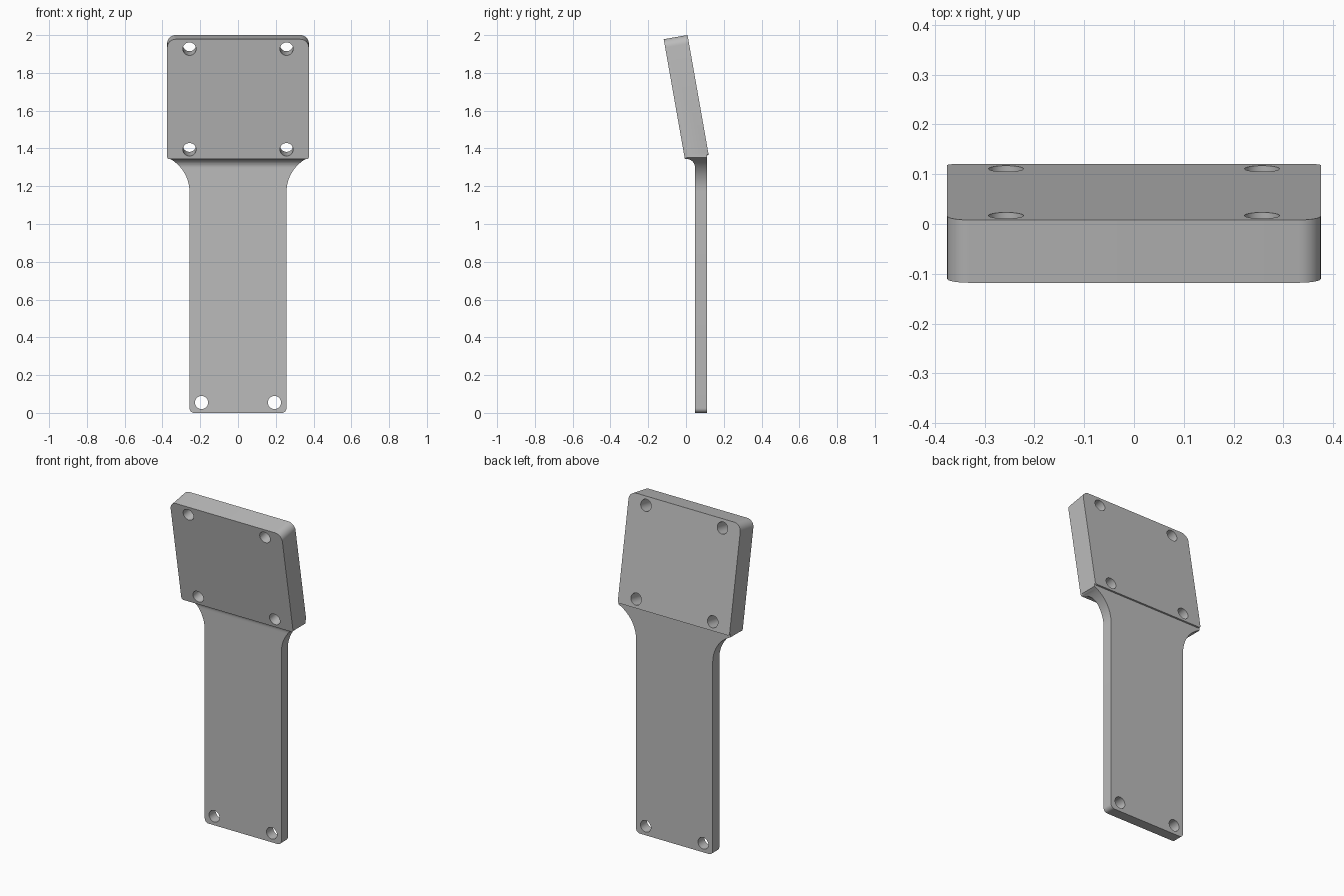
import bpy, bmesh, math
from mathutils import Matrix, Vector

if "Cube" in bpy.data.objects:
    bpy.data.objects.remove(bpy.data.objects["Cube"], do_unlink=True)

TILT = math.radians(10)
HEAD_W, HEAD_H, HEAD_T = 0.375, 0.645, 0.128    # half width, height, thickness
HEAD_CORNER = Vector((0, -0.006, 1.343))        # lower front edge of the head
STEM_W, STEM_FRONT, STEM_BACK, STEM_TOP = 0.257, 0.048, 0.111, 1.375
HOLE_R = 0.035

grey = bpy.data.materials.new("light grey")
grey.use_nodes = True
grey.diffuse_color = (0.5, 0.5, 0.5, 1)
grey.node_tree.nodes["Principled BSDF"].inputs["Base Color"].default_value = (0.5, 0.5, 0.5, 1)


def arc(cx, cy, r, a0, a1, n=12):
    """Points on a circular arc, angles in degrees."""
    angles = [math.radians(a0 + (a1 - a0) * i / n) for i in range(n + 1)]
    return [(cx + r * math.cos(a), cy + r * math.sin(a)) for a in angles]


def mirrored(half):
    """Close a right-hand outline (listed bottom to top) across x = 0."""
    return half + [(-x, z) for x, z in reversed(half)]


def prism(name, points, place, depth):
    """Extrude a flat outline; place maps (u, v) to 3D, depth is the sweep."""
    bm = bmesh.new()
    face = bm.faces.new([bm.verts.new(place(u, v)) for u, v in points])
    swept = bmesh.ops.extrude_face_region(bm, geom=[face])["geom"]
    bmesh.ops.translate(bm, vec=depth, verts=[g for g in swept if isinstance(g, bmesh.types.BMVert)])
    bmesh.ops.recalc_face_normals(bm, faces=bm.faces)
    mesh = bpy.data.meshes.new(name)
    bm.to_mesh(mesh)
    bm.free()
    mesh.materials.append(grey)
    obj = bpy.data.objects.new(name, mesh)
    bpy.context.collection.objects.link(obj)
    return obj


def combine(target, other, operation):
    """Apply a boolean and discard the second body."""
    mod = target.modifiers.new("boolean", "BOOLEAN")
    mod.operation, mod.solver, mod.object = operation, "EXACT", other
    bpy.context.view_layer.objects.active = target
    bpy.ops.object.modifier_apply(modifier=mod.name)
    bpy.data.objects.remove(other, do_unlink=True)


# Stem: side profile with a fillet under the head ...
fillet = arc(0.003, 1.299, 0.045, 0, 100)
side = [(STEM_BACK, 0), (STEM_BACK, STEM_TOP), (0.015, STEM_TOP), (0.0, 1.348)]
side += list(reversed(fillet)) + [(STEM_FRONT, 0)]
bracket = prism("mounting_bracket", side, lambda y, z: (-0.5, y, z), (1, 0, 0))

# ... trimmed to the front outline with rounded foot and flared shoulders
foot = arc(STEM_W - 0.025, 0.025, 0.025, -90, 0, 6)
flare = arc(STEM_W + 0.2, 1.17, 0.2, 180, 114, 16)
outline = mirrored(foot + flare + [(0.3735, 1.4)])
combine(bracket, prism("stem_outline", outline, lambda x, z: (x, -0.3, z), (0, 0.6, 0)), "INTERSECT")

# Head: thick rounded plate leaning forward
head_matrix = Matrix.Translation(HEAD_CORNER) @ Matrix.Rotation(TILT, 4, "X")
low, high = 0.012, 0.045
head_half = arc(HEAD_W - low, low, low, -90, 0, 5)
head_half += arc(HEAD_W - high, HEAD_H - high, high, 0, 90, 8)
head = prism("head", mirrored(head_half), lambda x, z: (x, 0, z), (0, HEAD_T, 0))
head.data.transform(head_matrix)
combine(bracket, head, "UNION")

# Screw holes: four square to the head, two through the foot
holes = [(x, z, head_matrix) for x in (-0.257, 0.257) for z in (0.052, HEAD_H - 0.052)]
holes += [(x, 0.055, Matrix.Identity(4)) for x in (-0.193, 0.193)]
for x, z, matrix in holes:
    circle = arc(x, z, HOLE_R, 0, 360, 32)[:-1]
    cutter = prism("hole_cutter", circle, lambda u, v: (u, -0.05, v), (0, 0.25, 0))
    cutter.data.transform(matrix)
    combine(bracket, cutter, "DIFFERENCE")

# Smooth the rounded walls, keep the edges crisp
bpy.ops.object.select_all(action="DESELECT")
bracket.select_set(True)
bpy.context.view_layer.objects.active = bracket
bpy.ops.object.shade_smooth_by_angle(angle=math.radians(30))
